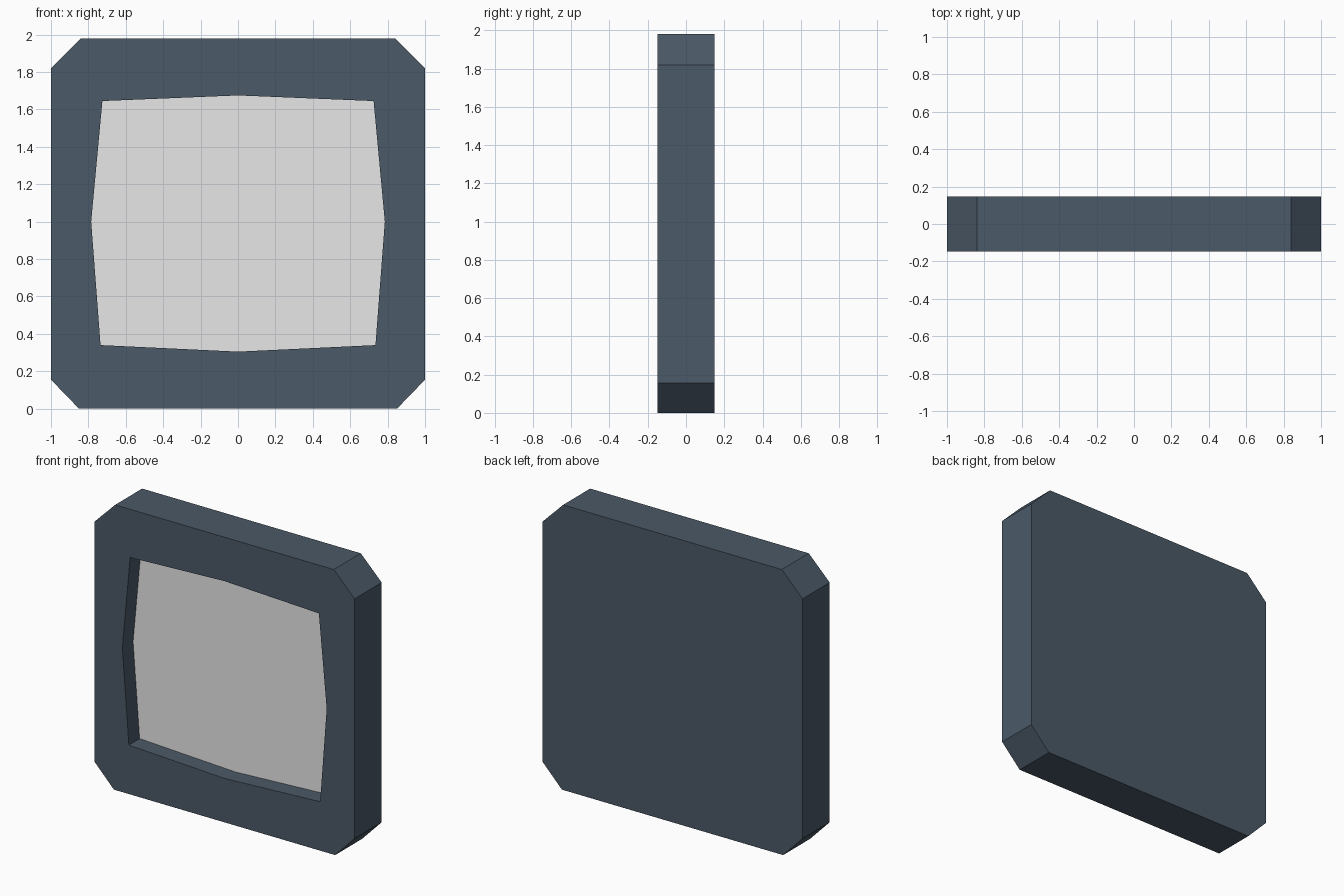
import bpy
import bmesh

if "Cube" in bpy.data.objects:
    bpy.data.objects.remove(bpy.data.objects["Cube"])


def material(name, rgb):
    m = bpy.data.materials.new(name)
    m.diffuse_color = (*rgb, 1.0)
    m.use_nodes = True
    m.node_tree.nodes["Principled BSDF"].inputs["Base Color"].default_value = m.diffuse_color
    return m


def mirrored(right):
    """Close a right-hand half outline (bottom to top) by mirroring it in x."""
    return right + [(-x, z) for x, z in reversed(right) if x > 0]


def prism(name, outline, y0, y1, mat):
    """Extrude an x/z outline from y0 (front) to y1 (back)."""
    bm = bmesh.new()
    face = bm.faces.new([bm.verts.new((x, y0, z)) for x, z in outline])
    ext = bmesh.ops.extrude_face_region(bm, geom=[face], use_keep_orig=True)
    for v in (g for g in ext["geom"] if isinstance(g, bmesh.types.BMVert)):
        v.co.y = y1
    bmesh.ops.recalc_face_normals(bm, faces=bm.faces)
    me = bpy.data.meshes.new(name)
    bm.to_mesh(me)
    bm.free()
    me.materials.append(mat)
    ob = bpy.data.objects.new(name, me)
    bpy.context.collection.objects.link(ob)
    return ob


slate = material("slate blue grey", (0.07, 0.10, 0.136))
pale = material("pale grey", (0.80, 0.80, 0.80))

# Outlines: chamfered case and bulging screen opening
case_outline = mirrored([(0.85, 0), (1, 0.155), (1, 1.82), (0.84, 1.98)])
screen_outline = mirrored([(0, 0.305), (0.735, 0.34), (0.785, 1.0),
                           (0.725, 1.645)])
screen_outline.insert(4, (0, 1.675))

# Case with the recess cut into its front
case = prism("case", case_outline, -0.148, 0.148, slate)
cutter = prism("recess_cutter", screen_outline, -0.3, -0.026, slate)
cutter.hide_render = True
cutter.hide_set(True)
cut = case.modifiers.new("recess", "BOOLEAN")
cut.operation = "DIFFERENCE"
cut.solver = "EXACT"
cut.object = cutter

# Screen plate on the recess floor
prism("screen", screen_outline, -0.03, -0.025, pale)
